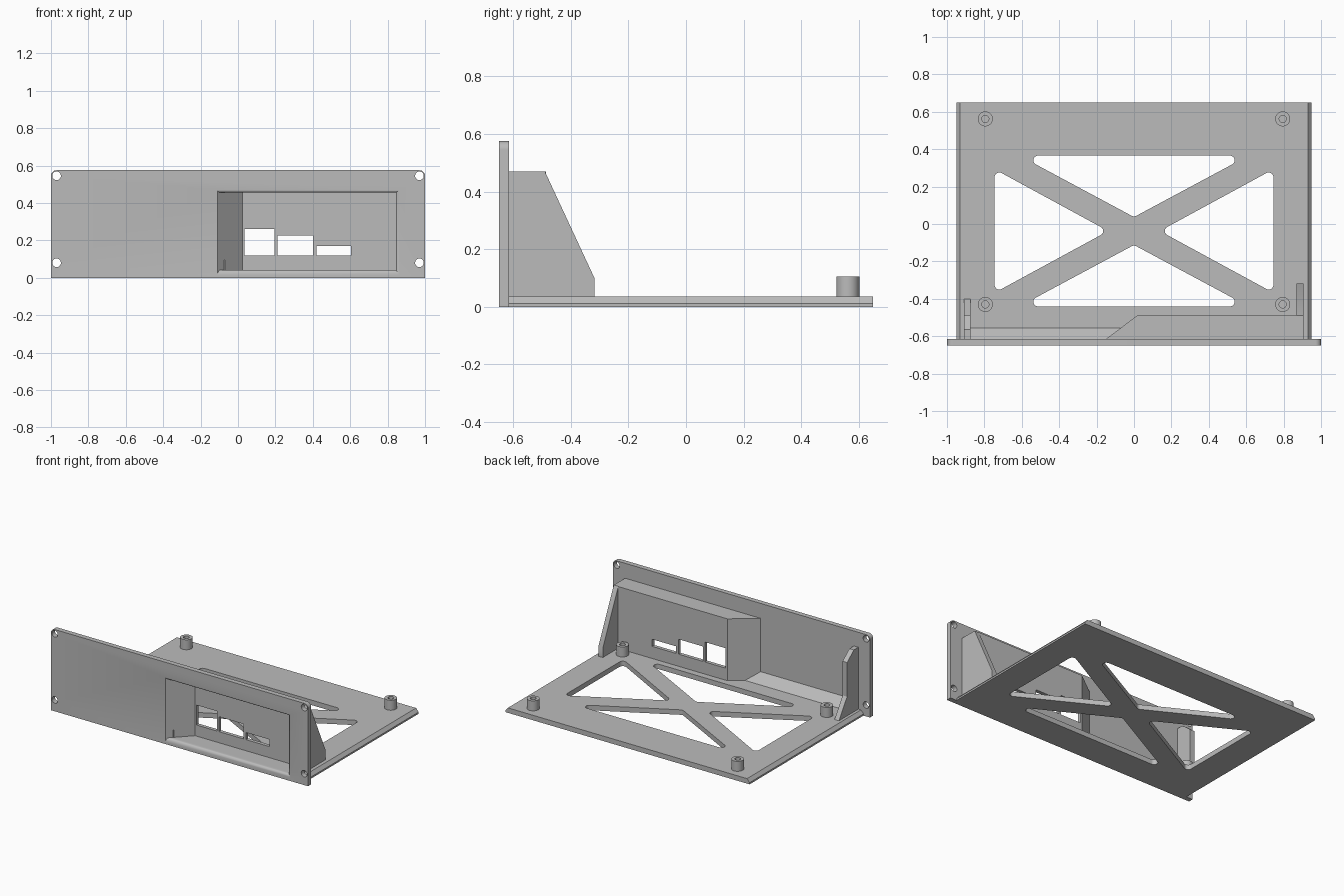
import bpy, bmesh, math
from mathutils import geometry, Vector

if "Cube" in bpy.data.objects:
    bpy.data.objects.remove(bpy.data.objects["Cube"], do_unlink=True)

GREY = (0.5, 0.5, 0.5, 1)
mat = bpy.data.materials.new("plain_grey")
mat.use_nodes = True
mat.diffuse_color = GREY
mat.node_tree.nodes["Principled BSDF"].inputs["Base Color"].default_value = GREY


def finish(name, bm):
    bmesh.ops.recalc_face_normals(bm, faces=bm.faces)
    mesh = bpy.data.meshes.new(name)
    bm.to_mesh(mesh)
    bm.free()
    mesh.materials.append(mat)
    ob = bpy.data.objects.new(name, mesh)
    bpy.context.collection.objects.link(ob)
    return ob


def loft(name, rings):
    """Closed solid through matching rings of points."""
    bm = bmesh.new()
    loops = [[bm.verts.new(p) for p in ring] for ring in rings]
    n = len(loops[0])
    for a, b in zip(loops, loops[1:]):
        for i in range(n):
            j = (i + 1) % n
            bm.faces.new((a[i], a[j], b[j], b[i]))
    bm.faces.new(loops[0])
    bm.faces.new(loops[-1])
    return finish(name, bm)


def prism(name, outline, axis, lo, hi):
    """Extrude a 2D outline along an axis."""
    place = {"X": lambda u, v, h: (h, u, v),
             "Y": lambda u, v, h: (u, h, v),
             "Z": lambda u, v, h: (u, v, h)}[axis]
    return loft(name, [[place(u, v, h) for u, v in outline] for h in (lo, hi)])


def rounded(circles, n=32):
    """Outline wrapped around circles given as (u, v, radius)."""
    pts = [Vector((u + r * math.cos(math.tau * k / n), v + r * math.sin(math.tau * k / n)))
           for u, v, r in circles for k in range(n if r else 1)]
    return [tuple(pts[i]) for i in geometry.convex_hull_2d(pts)]


def rect(u0, u1, v0, v1):
    return [(u0, v0), (u1, v0), (u1, v1), (u0, v1)]


def cut(target, cutters):
    for c in cutters:
        c.hide_render = True
        c.hide_set(True)
        m = target.modifiers.new("cut", "BOOLEAN")
        m.operation = "DIFFERENCE"
        m.solver = "EXACT"
        m.object = c
    bpy.context.view_layer.update()
    dg = bpy.context.evaluated_depsgraph_get()
    mesh = bpy.data.meshes.new_from_object(target.evaluated_get(dg))
    target.modifiers.clear()
    target.data = mesh


FRONT, BACK_OF_PANEL, BACK = -0.65, -0.615, 0.65
FLOOR = 0.035
parts, cutters = [], []

# base plate with sloped upper side edges
base = prism("base_plate", [(-0.95, 0), (0.95, 0), (0.95, 0.012), (0.93, FLOOR),
                            (-0.93, FLOOR), (-0.95, 0.012)], "Y", BACK_OF_PANEL, BACK)

# four rounded triangular openings that leave a cross
MID, R = -0.0375, 0.025
openings = []
for s in (-1, 1):
    openings.append([(-0.513, MID + s * 0.378, R), (0.513, MID + s * 0.378, R), (0, MID + s * 0.103, R)])
    openings.append([(s * 0.72, MID - 0.288, R), (s * 0.72, MID + 0.288, R), (s * 0.19, MID, R)])
base_cutters = [prism("opening_cutter", rounded(o), "Z", -0.1, 0.1) for o in openings]
cut(base, base_cutters)
cutters += base_cutters
parts.append(base)

# hollow standoffs
for x in (-0.795, 0.795):
    for y in (-0.43, 0.562):
        post = prism("standoff", rounded([(x, y, 0.04)]), "Z", FLOOR, 0.105)
        hole = prism("standoff_cutter", rounded([(x, y, 0.019)]), "Z", 0, 0.2)
        cut(post, [hole])
        cutters.append(hole)
        parts.append(post)

# recess cutter with a rounded rim and a slanted left wall
rings = []
DEPTH, RIM, STEPS = 0.138, 0.018, 6


def recess_ring(depth, e):
    left = -0.11 + 0.135 * max(depth, 0) / DEPTH
    return [(x, FRONT + depth, z) for x, z in rect(left, 0.845 + e, 0.042 - 1.6 * e, 0.455 + 0.8 * e)]


rings.append(recess_ring(-0.02, RIM))
for k in range(STEPS + 1):
    t = math.pi / 2 * k / STEPS
    rings.append(recess_ring(RIM * (1 - math.cos(t)), RIM * (1 - math.sin(t))))
rings.append(recess_ring(DEPTH, 0))
recess = loft("recess_cutter", rings)

# front panel with screw holes
panel = prism("front_panel", rounded([(-1, 0, 0), (1, 0, 0), (-0.97, 0.545, 0.03), (0.97, 0.545, 0.03)]),
              "Y", FRONT, BACK_OF_PANEL)
holes = [prism("screw_cutter", rounded([(x, z, 0.023)]), "Y", -0.8, -0.5)
         for x in (-0.97, 0.97) for z in (0.08, 0.545)]
cut(panel, holes + [recess])

# recess housing with three port windows
housing = prism("port_housing", [(-0.15, BACK_OF_PANEL), (0.02, -0.487), (0.87, -0.487), (0.87, BACK_OF_PANEL)],
                "Z", FLOOR, 0.47)
ports = [prism("port_cutter", rect(*p), "Y", -0.6, -0.4)
         for p in ((0.035, 0.195, 0.12, 0.26), (0.21, 0.4, 0.12, 0.225), (0.42, 0.605, 0.12, 0.17))]
cut(housing, [recess] + ports)
cutters += holes + ports + [recess]
parts += [panel, housing]

# side braces behind the panel
parts.append(prism("left_brace", [(BACK_OF_PANEL, FLOOR), (-0.318, FLOOR), (-0.318, 0.1),
                                  (-0.49, 0.47), (BACK_OF_PANEL, 0.47)], "X", 0.87, 0.905))
parts.append(prism("right_brace", [(BACK_OF_PANEL, FLOOR), (-0.4, FLOOR), (-0.49, 0.17), (-0.49, 0.41),
                                   (-0.565, 0.47), (BACK_OF_PANEL, 0.47)], "X", -0.91, -0.875))

# sloped strip where the panel meets the base
parts.append(prism("foot_strip", [(BACK_OF_PANEL, FLOOR), (-0.555, FLOOR), (BACK_OF_PANEL, 0.095)],
                   "X", -0.875, -0.07))

for c in cutters:
    bpy.data.objects.remove(c, do_unlink=True)

# smooth round walls, keep edges sharp
bpy.ops.object.select_all(action="DESELECT")
for p in parts:
    p.select_set(True)
bpy.context.view_layer.objects.active = parts[0]
bpy.ops.object.shade_smooth_by_angle(angle=math.radians(30))
